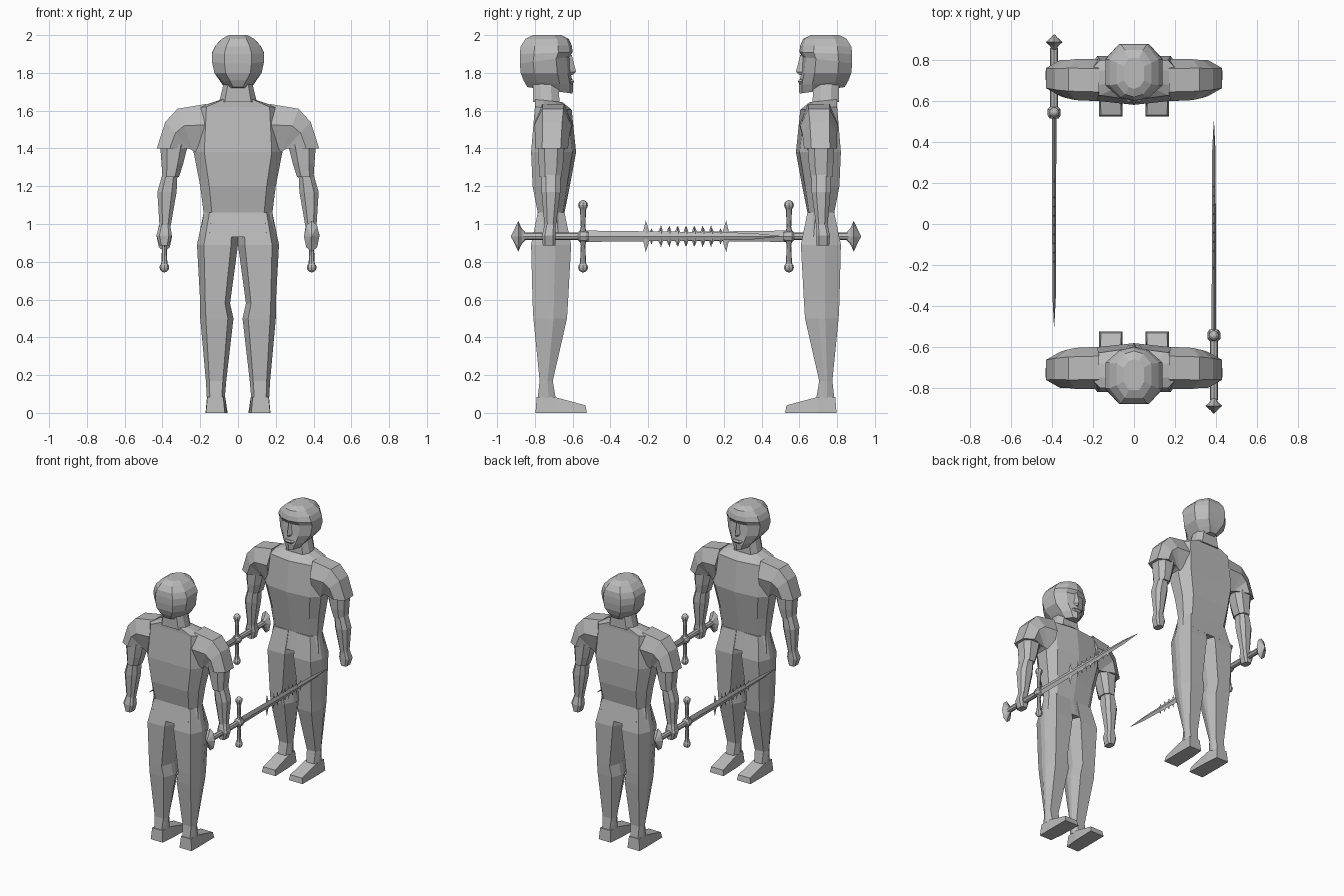
import bpy, bmesh, math
from mathutils import Matrix, Vector

if "Cube" in bpy.data.objects:
    bpy.data.objects.remove(bpy.data.objects["Cube"])

grey = bpy.data.materials.new("plain grey")
grey.diffuse_color = (0.5, 0.5, 0.5, 1)
grey.use_nodes = True
grey.node_tree.nodes["Principled BSDF"].inputs["Base Color"].default_value = grey.diffuse_color


def make(name, bm, rot):
    bmesh.ops.recalc_face_normals(bm, faces=bm.faces)
    me = bpy.data.meshes.new(name)
    bm.to_mesh(me)
    bm.free()
    me.transform(rot)
    me.materials.append(grey)
    ob = bpy.data.objects.new(name, me)
    bpy.context.collection.objects.link(ob)
    return ob


def loft(name, rings, rot):
    """Skin a list of equal-length point rings and cap both ends."""
    bm = bmesh.new()
    vs = [[bm.verts.new(p) for p in r] for r in rings]
    n = len(vs[0])
    for a, b in zip(vs, vs[1:]):
        for i in range(n):
            j = (i + 1) % n
            bm.faces.new((a[i], a[j], b[j], b[i]))
    bm.faces.new(vs[0])
    bm.faces.new(vs[-1])
    return make(name, bm, rot)


def ring(x0, x1, yb, yf, zb, zf=None, cx=0.15, cy=0.3, bow=0.0, s=1):
    """Ten-sided chamfered section, facing +y; zb/zf tilt it, bow bulges the front."""
    zf = zb if zf is None else zf
    w, d = x1 - x0, yf - yb
    u = [(.5, 1), (1 - cx, 1 - bow), (1, 1 - cy), (1, cy), (1 - cx, 0),
         (.5, 0), (cx, 0), (0, cy), (0, 1 - cy), (cx, 1 - bow)]
    return [(s * (x0 + a * w), yb + b * d, zb + b * (zf - zb)) for a, b in u]


def lathe(name, prof, centre, axis, n, rot, flat=1.0):
    """Turned part: profile of (position, radius), squeezed in x by flat."""
    rings = []
    for t, r in prof:
        pts = []
        for i in range(n):
            a = 2 * math.pi * i / n
            u, v = r * math.cos(a), r * math.sin(a)
            p = Vector((u * flat, t, v)) if axis == 'y' else Vector((u * flat, v, t))
            pts.append(p + Vector(centre))
        rings.append(pts)
    return loft(name, rings, rot)


def shoulder_ring(xo, zo, xi, zi, yb, yf, s):
    xm, zm = .6 * xo + .4 * xi, .6 * zo + .4 * zi
    n = .22 * (yf - yb)
    pts = [(xo, yb + n, zo), (xo, yf - n, zo), (xm, yf, zm),
           (xi, yf - n, zi), (xi, yb + n, zi), (xm, yb, zm)]
    return [(s * x, y, z) for x, y, z in pts]


def figure(rot):
    # torso from neck base to hips
    loft("torso", [ring(-w, w, b, f, z, zf, bow=bow, cx=.12) for w, b, f, z, zf, bow in (
        (.10, -.80, -.655, 1.66, 1.645, .1), (.22, -.80, -.605, 1.62, 1.605, .12),
        (.235, -.82, -.582, 1.38, 1.38, .08), (.20, -.812, -.615, 1.2, 1.2, .08),
        (.182, -.785, -.643, 1.06, 1.06, .06), (.2, -.812, -.617, .93, .93, .05))], rot)
    # neck
    loft("neck", [ring(-w, w, b, f, z) for w, b, f, z in (
        (.10, -.81, -.67, 1.645), (.072, -.81, -.675, 1.76))], rot)
    # head: chin, cheeks, eye hollow, brow, crown
    loft("head", [ring(-w, w, b, f, zb, zf, cx=.24, cy=.27, bow=.06) for w, b, f, zb, zf in (
        (.05, -.84, -.60, 1.725, 1.69), (.085, -.86, -.598, 1.76, 1.735),
        (.125, -.875, -.61, 1.80, 1.80), (.138, -.88, -.617, 1.85, 1.885),
        (.138, -.88, -.60, 1.90, 1.91), (.12, -.875, -.605, 1.94, 1.945),
        (.085, -.85, -.62, 1.98, 1.98), (.05, -.81, -.66, 2.0, 2.0))], rot)
    # nose wedge and lips
    loft("nose", [[(-w, -.64, z), (w, -.64, z), (0, f, z)] for w, f, z in (
        (.014, -.605, 1.895), (.036, -.582, 1.805), (.026, -.60, 1.79))], rot)
    loft("mouth", [ring(-w, w, -.65, f, z) for w, f, z in (
        (.03, -.60, 1.765), (.04, -.592, 1.755), (.03, -.602, 1.74))], rot)
    for s, side in ((1, "right"), (-1, "left")):
        # short sleeve
        loft(side + "_shoulder", [shoulder_ring(*p, s) for p in (
            (.17, 1.635, .19, 1.36, -.805, -.6), (.32, 1.61, .235, 1.385, -.805, -.605),
            (.385, 1.54, .25, 1.395, -.80, -.615), (.43, 1.40, .26, 1.40, -.80, -.625))], rot)
        # upper arm, forearm, fist
        loft(side + "_upper_arm", [ring(a, b, y0, y1, z, z, .25, .25, s=s) for a, b, y0, y1, z in (
            (.265, .412, -.785, -.645, 1.42), (.29, .405, -.78, -.65, 1.32),
            (.312, .40, -.775, -.66, 1.25))], rot)
        loft(side + "_forearm", [ring(a, b, y0, y1, z, z, .25, .25, s=s) for a, b, y0, y1, z in (
            (.32, .395, -.765, -.665, 1.28), (.325, .427, -.765, -.665, 1.17),
            (.358, .415, -.748, -.69, .98))], rot)
        loft(side + "_hand", [ring(a, b, y0, y1, z, z, .2, .2, s=s) for a, b, y0, y1, z in (
            (.36, .415, -.748, -.69, 1.0), (.35, .432, -.762, -.69, .94),
            (.365, .415, -.758, -.692, .885))], rot)
        # leg and foot
        loft(side + "_leg", [ring(a, b, y0, y1, z, z, .17, .4, s=s) for a, b, y0, y1, z in (
            (0, .182, -.785, -.643, 1.06), (0, .217, -.82, -.608, .89),
            (.042, .2, -.812, -.625, .58), (.024, .2, -.808, -.63, .5),
            (.062, .17, -.775, -.705, .17), (.07, .165, -.785, -.69, .08))], rot)
        loft(side + "_foot", [[(s * x, y, z) for x, y, z in
                               ((a, y0, 0), (b, y0, 0), (b - .008, y1, h), (a + .008, y1, h))]
                              for a, b, y0, y1, h in (
            (.07, .17, -.797, -.79, .085), (.06, .172, -.70, -.70, .085),
            (.055, .17, -.525, -.532, .04))], rot)

    # sword, held level in the right hand
    c = (.39, 0, .935)
    lathe("sword_pommel", [(-.926, .004), (-.912, .03), (-.888, .082), (-.872, .045), (-.85, .02)],
          c, 'y', 8, rot, .5)
    lathe("sword_grip", [(-.86, .02), (-.56, .02)], c, 'y', 8, rot)
    lathe("guard_collar", [(-.572, .02), (-.56, .032), (-.53, .032), (-.515, .022)], c, 'y', 8, rot)
    lathe("guard_bar", [(-.165, .024), (-.14, .016), (-.05, .012), (0, .022), (.05, .012),
                        (.14, .016), (.165, .024)], (.39, -.545, .935), 'z', 8, rot)
    for s in (-1, 1):
        lathe("guard_knob", [(.026 * math.cos(math.pi * k / 6), max(.003, .026 * math.sin(math.pi * k / 6)))
                             for k in range(7)], (.39, -.545, .935 + s * .165), 'z', 8, rot)
    # diamond-section blade
    loft("blade", [[(.39 - h, y, .935), (.39, y, .935 + v), (.39 + h, y, .935), (.39, y, .935 - v)]
                   for y, h, v in ((-.53, .011, .03), (-.2, .010, .026), (.2, .009, .021),
                                   (.36, .008, .016), (.5, .001, .002))], rot)
    # barbs on both edges, largest nearest the guard
    bm = bmesh.new()
    for k in range(9):
        y, reach, w = (-.21, .083, .02) if k == 0 else (-.175 + .045 * k, .064 - .0025 * k, .012)
        for s in (-1, 1):
            base = [bm.verts.new(p) for p in ((.384, y, .935 + s * .012), (.39, y - w, .935 + s * .012),
                                              (.396, y, .935 + s * .012), (.39, y + w, .935 + s * .012))]
            tip = bm.verts.new((.39, y - .003, .935 + s * reach))
            for i in range(4):
                bm.faces.new((base[i], base[(i + 1) % 4], tip))
            bm.faces.new(base)
    make("blade_barbs", bm, rot)


# two figures face to face
figure(Matrix.Identity(4))
figure(Matrix.Rotation(math.pi, 4, 'Z'))
